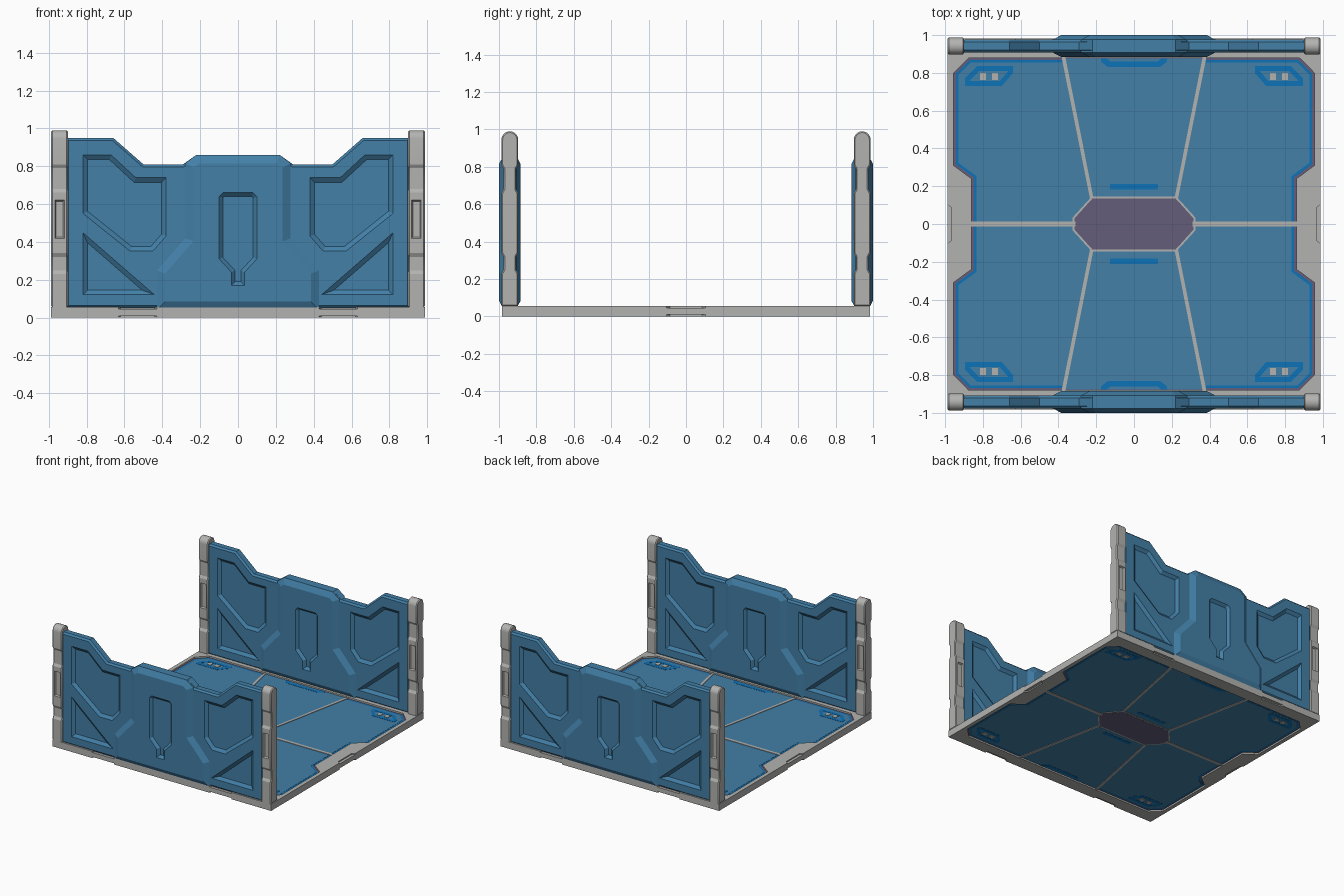
import bpy, bmesh, math
from mathutils import Vector

if "Cube" in bpy.data.objects:
    bpy.data.objects.remove(bpy.data.objects["Cube"])


def material(name, rgb):
    m = bpy.data.materials.new(name)
    m.diffuse_color = (*rgb, 1)
    m.use_nodes = True
    m.node_tree.nodes["Principled BSDF"].inputs["Base Color"].default_value = m.diffuse_color
    return m


GREY = material("light grey", (0.45, 0.45, 0.44))
BLUE = material("steel blue", (0.056, 0.215, 0.39))
BRIGHT = material("bright blue", (0.004, 0.17, 0.48))
PURPLE = material("dusty purple", (0.127, 0.109, 0.195))

MID = 0.0275          # middle height of the floor
WALL_Y = 0.942        # middle of each wall


# axis mappings from profile coordinates (u, v) and depth w
def flat(u, v, w): return (u, v, w + MID)
def upright(u, v, w): return (u, w, v)
def sideways(u, v, w): return (w, u, v)


def offset(poly, d):
    """Inset a counter-clockwise polygon by d."""
    pts = [Vector(p) for p in poly]
    out = []
    for i, p in enumerate(pts):
        a = (p - pts[i - 1]).normalized()
        b = (pts[(i + 1) % len(pts)] - p).normalized()
        n1, n2 = Vector((-a.y, a.x)), Vector((-b.y, b.x))
        out.append(p + (n1 + n2) * (d / (1 + n1.dot(n2))))
    return out


def loft(name, poly, levels, mat, axes=flat, ring=False):
    """Join inset copies of a profile at (inset, depth) levels into a solid."""
    bm = bmesh.new()
    loops = [[bm.verts.new(axes(p[0], p[1], w)) for p in offset(poly, d)] for d, w in levels]
    n = len(poly)
    pairs = list(zip(loops, loops[1:]))
    if ring:
        pairs.append((loops[-1], loops[0]))
    else:
        bm.faces.new(loops[0])
        bm.faces.new(loops[-1])
    for a, b in pairs:
        for i in range(n):
            j = (i + 1) % n
            bm.faces.new((a[i], a[j], b[j], b[i]))
    bmesh.ops.recalc_face_normals(bm, faces=bm.faces)
    me = bpy.data.meshes.new(name)
    bm.to_mesh(me)
    bm.free()
    me.materials.append(mat)
    ob = bpy.data.objects.new(name, me)
    bpy.context.collection.objects.link(ob)
    return ob


def plate(name, poly, half, mat):
    return loft(name, poly, [(0, -half), (0, half)], mat)


def cut(ob, cutters):
    bpy.context.view_layer.objects.active = ob
    for c in cutters:
        m = ob.modifiers.new("cut", 'BOOLEAN')
        m.operation, m.solver, m.object = 'DIFFERENCE', 'EXACT', c
        bpy.ops.object.modifier_apply(modifier=m.name)
        bpy.data.objects.remove(c)


def copy(ob, name, loc):
    o = bpy.data.objects.new(name, ob.data)
    o.location = loc
    bpy.context.collection.objects.link(o)


def mirror_x(poly): return [(-x, y) for x, y in reversed(poly)]
def mirror_y(poly): return [(x, -y) for x, y in reversed(poly)]
def sym(pts): return pts + mirror_x(pts)


def quad(pts):
    half = sym(pts)
    return half + mirror_y(half)


def box(x0, x1, y0, y1): return [(x0, y0), (x1, y0), (x1, y1), (x0, y1)]


def recesses(poly, h, depth, inset, mat, axes):
    """Tapered cutters for both faces of a slab of half thickness h."""
    return [loft("cutter", poly, [(-0.002, s * (h + 0.002)), (inset, s * (h - depth))], mat, axes)
            for s in (-1, 1)]


# floor frame with its opening and edge notches
opening = quad([(0.86, 0.24), (0.955, 0.31), (0.955, 0.80), (0.875, 0.88)])
frame = plate("floor_frame", box(-0.987, 0.987, -0.983, 0.983), MID, GREY)
cutters = [plate("cutter", opening, 0.1, GREY)]
for s in (-1, 1):
    for w in (-1, 1):
        levels = [(0, w * 0.018), (0, w * 0.04)]
        side = [(0.965, -0.085), (1.02, -0.13), (1.02, 0.13), (0.965, 0.085)]
        cutters.append(loft("cutter", side if s > 0 else mirror_x(side), levels, GREY))
        for cx in (-0.53, 0.53):
            front = [(cx - 0.12, -1.02), (cx + 0.12, -1.02), (cx + 0.09, -0.962), (cx - 0.09, -0.962)]
            cutters.append(loft("cutter", front if s > 0 else mirror_y(front), levels, GREY))
cut(frame, cutters)

# layered floor plates, visible from above and below
plate("floor_core", offset(opening, -0.005), 0.015, PURPLE)
plate("floor_glow_border", offset(opening, 0.012), 0.0165, BRIGHT)
e = offset(opening, 0.026)
corner = [(0.32, 0), tuple((e[0].x, 0))] + [tuple(p) for p in e[:4]] + [(0.372, e[3].y), (0.225, 0.13)]
centre = [(-0.225, 0.13), (0.225, 0.13), (0.372, 0.877), (-0.372, 0.877)]
bracket = [(-0.175, 0.876), (-0.175, 0.86), (-0.14, 0.832), (0.14, 0.832), (0.175, 0.86), (0.175, 0.876),
           (0.145, 0.876), (0.125, 0.86), (-0.125, 0.86), (-0.145, 0.876)]
badge = [(0.70, 0.73), (0.895, 0.73), (0.895, 0.77), (0.83, 0.836), (0.64, 0.836), (0.64, 0.80)]
spoke = [(0.215, 0.14), (0.233, 0.135), (0.383, 0.882), (0.363, 0.882)]
for fy, fname in ((lambda p: p, "back"), (mirror_y, "front")):
    plate("centre_panel_" + fname, fy(centre), 0.018, BLUE)
    plate("centre_bracket_" + fname, fy(bracket), 0.0195, BRIGHT)
    plate("centre_bar_" + fname, fy(box(-0.127, 0.127, 0.183, 0.213)), 0.0195, BRIGHT)
    for fx, sname in ((lambda p: p, "right"), (mirror_x, "left")):
        tag = "_" + fname + "_" + sname
        plate("corner_panel" + tag, fx(fy(corner)), 0.018, BLUE)
        plate("spoke" + tag, fx(fy(spoke)), 0.022, GREY)
        loft("corner_badge" + tag, fx(fy(badge)),
             [(0, -0.0195), (0, 0.0195), (0.026, 0.0195), (0.026, -0.0195)], BRIGHT, ring=True)
        for i, x in enumerate((0.735, 0.80)):
            plate("badge_button%d" % i + tag, fx(fy(box(x - 0.016, x + 0.016, 0.763, 0.799))), 0.022, GREY)
for x0, x1, n in ((0.31, 0.865, "right"), (-0.865, -0.31, "left")):
    plate("cross_spoke_" + n, box(x0, x1, -0.012, 0.012), 0.022, GREY)
hub = quad([(0.315, 0.03), (0.22, 0.135)])
plate("hub_rim", offset(hub, -0.01), 0.020, GREY)
plate("hub_plate", hub, 0.021, PURPLE)

# wall slab with angular recesses on both faces
slab = sym([(0.91, 0.05), (0.91, 0.95), (0.66, 0.95), (0.50, 0.81), (0.29, 0.81), (0.22, 0.86)])
wall = loft("wall_front", slab, [(0.013, -0.035), (0, -0.022), (0, 0.022), (0.013, 0.035)], BLUE, upright)
upper = [(-0.82, 0.55), (-0.57, 0.35), (-0.45, 0.35), (-0.38, 0.43), (-0.38, 0.74),
         (-0.54, 0.74), (-0.67, 0.86), (-0.82, 0.86)]
lower = [(-0.82, 0.12), (-0.44, 0.12), (-0.82, 0.45)]
cutters = []
for poly in (upper, lower, mirror_x(upper), mirror_x(lower)):
    cutters += recesses(poly, 0.035, 0.018, 0.025, BLUE, upright)
cut(wall, cutters)

# thick middle of the wall with a keyhole recess
bulge = sym([(0.43, 0.04), (0.43, 0.25), (0.28, 0.42), (0.28, 0.815), (0.22, 0.86)])
boss = loft("wall_boss_front", bulge, [(0.045, -0.058), (0, -0.034), (0, 0.034), (0.045, 0.058)], BLUE, upright)
keyhole = sym([(0.035, 0.17), (0.035, 0.24), (0.1, 0.31), (0.1, 0.64), (0.08, 0.66)])
cut(boss, recesses(keyhole, 0.058, 0.02, 0.02, BLUE, upright))
for ob in (wall, boss):
    ob.location.y = -WALL_Y
    copy(ob, ob.name.replace("front", "back"), (0, WALL_Y, 0))

# corner posts: notched sides, rounded tops and slots
half = [(0.045, 0.055), (0.045, 0.23), (0.034, 0.25), (0.034, 0.32), (0.045, 0.34), (0.045, 0.66),
        (0.034, 0.68), (0.034, 0.79), (0.045, 0.81)]
half += [(0.045 * math.cos(a), 0.945 + 0.045 * math.sin(a)) for a in (i * math.pi / 13 for i in range(7))]
post = loft("post_front_left", sym(half), [(0.007, -0.044), (0, -0.037), (0, 0.037), (0.007, 0.044)], GREY, sideways)
cut(post, recesses(box(-0.024, 0.024, 0.42, 0.62), 0.045, 0.012, 0.006, GREY, upright))
bpy.ops.object.select_all(action='DESELECT')
post.select_set(True)
bpy.context.view_layer.objects.active = post
bpy.ops.object.shade_smooth_by_angle(angle=math.radians(25))
post.location = (-0.943, -WALL_Y, 0)
copy(post, "post_front_right", (0.943, -WALL_Y, 0))
copy(post, "post_back_left", (-0.943, WALL_Y, 0))
copy(post, "post_back_right", (0.943, WALL_Y, 0))
